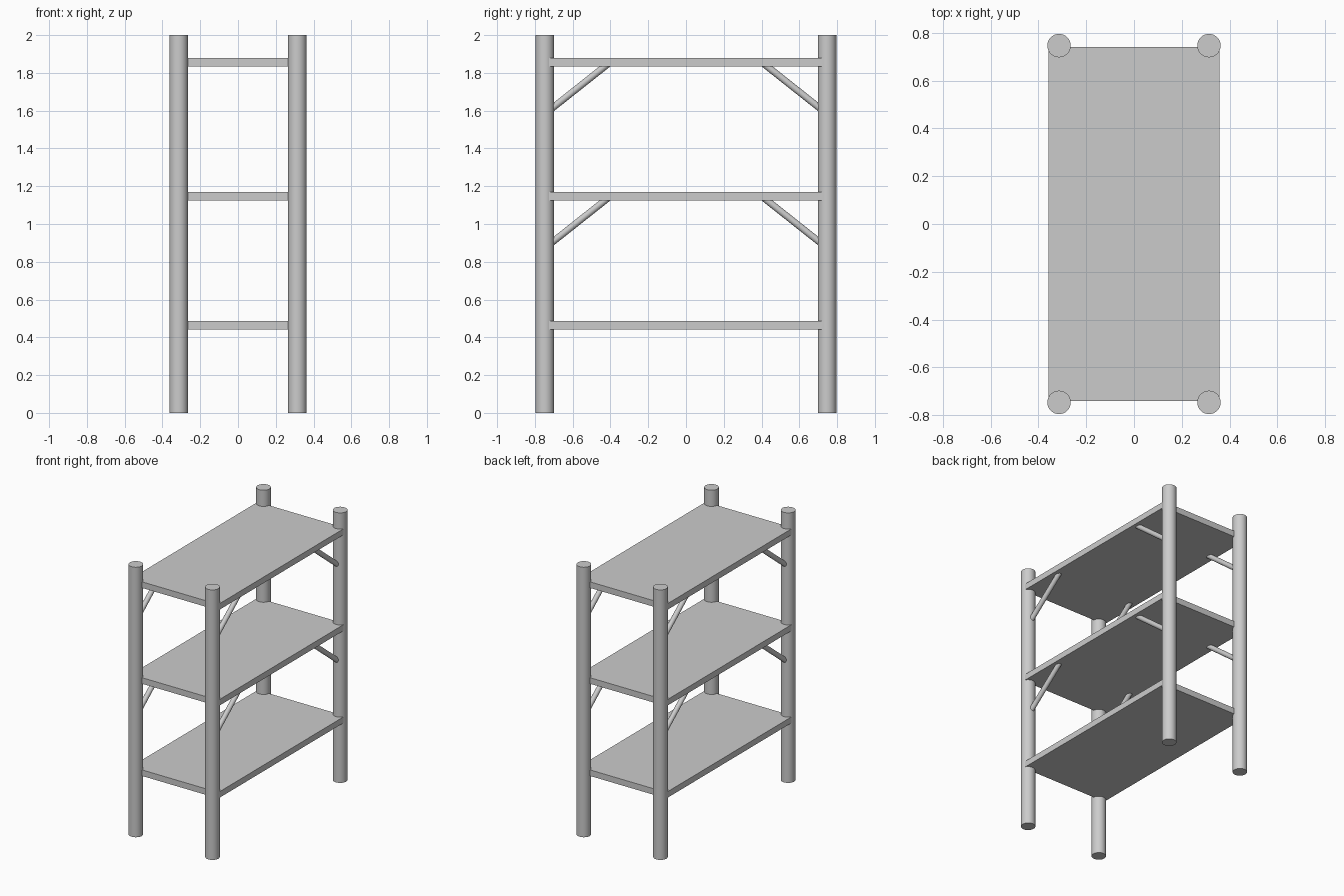
import bpy
from mathutils import Vector

if "Cube" in bpy.data.objects:
    bpy.data.objects.remove(bpy.data.objects["Cube"])

PX, PY, PR = 0.314, 0.747, 0.049      # post centres and radius
SX, SY, ST = 0.358, 0.742, 0.045      # shelf half sizes and thickness
SHELF_TOPS = (0.487, 1.17, 1.88)


def rod(name, a, b, radius, sides):
    a, b = Vector(a), Vector(b)
    d = b - a
    bpy.ops.mesh.primitive_cylinder_add(vertices=sides, radius=radius, depth=d.length,
                                        location=(a + b) / 2)
    ob = bpy.context.object
    ob.name = name
    ob.rotation_euler = d.to_track_quat('Z', 'Y').to_euler()
    bpy.ops.object.shade_smooth_by_angle()
    return ob


# Shelves
for i, top in enumerate(SHELF_TOPS):
    bpy.ops.mesh.primitive_cube_add(size=1, location=(0, 0, top - ST / 2))
    shelf = bpy.context.object
    shelf.name = f"shelf_{i + 1}"
    shelf.scale = (2 * SX, 2 * SY, ST)

# Posts, with diagonal braces under the upper two shelves
for sx, side in ((-1, "left"), (1, "right")):
    for sy, end in ((-1, "front"), (1, "back")):
        x = sx * PX
        rod(f"{end}_{side}_post", (x, sy * PY, 0), (x, sy * PY, 2), PR, 48)
        for i, top in enumerate(SHELF_TOPS[1:], 2):
            under = top - ST
            rod(f"{end}_{side}_brace_{i}",
                (x, sy * 0.725, under - 0.235), (x, sy * 0.412, under + 0.013), 0.018, 24)
